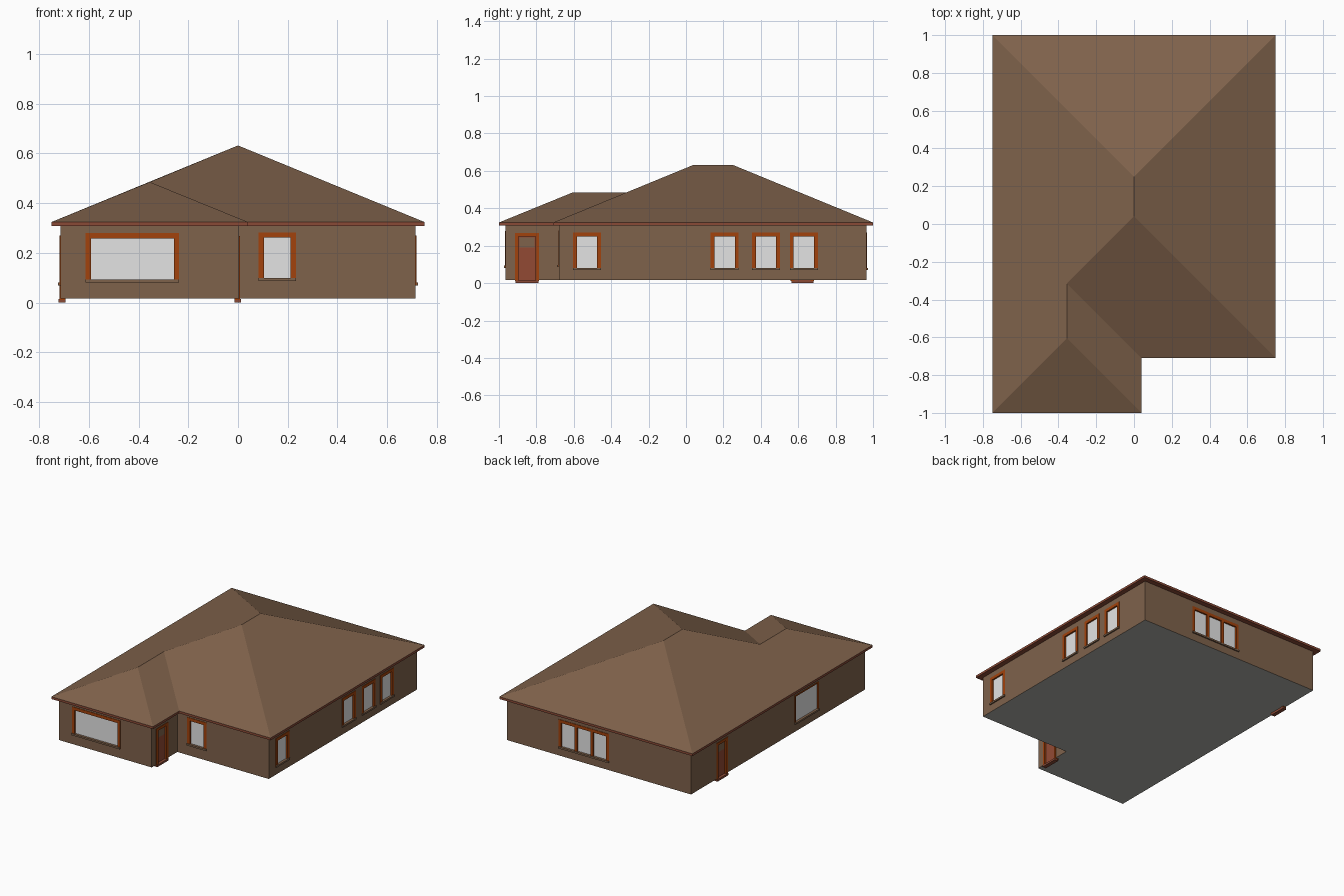
import bpy
import bmesh
from mathutils import Vector

if "Cube" in bpy.data.objects:
    bpy.data.objects.remove(bpy.data.objects["Cube"], do_unlink=True)


def material(name, r, g, b):
    m = bpy.data.materials.new(name)
    m.use_nodes = True
    col = [((c / 255 + 0.055) / 1.055) ** 2.4 for c in (r, g, b)] + [1]
    m.diffuse_color = col
    m.node_tree.nodes["Principled BSDF"].inputs["Base Color"].default_value = col
    return m


BROWN = material("earth brown", 127, 98, 75)
RED = material("fascia red brown", 138, 74, 54)
ORANGE = material("frame orange", 162, 66, 12)
GLASS = material("pale glass", 228, 228, 228)
DOOR = material("door red", 146, 74, 52)
GREY = material("slab grey", 174, 174, 167)


def make_object(name, bm, *mats):
    bmesh.ops.recalc_face_normals(bm, faces=bm.faces)
    me = bpy.data.meshes.new(name)
    bm.to_mesh(me)
    bm.free()
    for m in mats:
        me.materials.append(m)
    ob = bpy.data.objects.new(name, me)
    bpy.context.collection.objects.link(ob)
    return ob


def add_box(bm, lo, hi):
    verts = bmesh.ops.create_cube(bm, size=1)["verts"]
    for v in verts:
        v.co = Vector([(a + b) / 2 + c * abs(b - a) for a, b, c in zip(lo, hi, v.co)])


def extrude_outline(bm, outline, z0, z1):
    low = [bm.verts.new((x, y, z0)) for x, y in outline]
    high = [bm.verts.new((x, y, z1)) for x, y in outline]
    n = len(outline)
    bm.faces.new(low[::-1])
    for i in range(n):
        j = (i + 1) % n
        bm.faces.new((low[i], low[j], high[j], high[i]))
    return high


def l_shape(x, y, notch_x, notch_y):
    return [(-x, -y), (notch_x, -y), (notch_x, notch_y), (x, notch_y), (x, y), (-x, y)]


# Walls, with the floor slab as the underside
bm = bmesh.new()
bm.faces.new(extrude_outline(bm, l_shape(0.715, 0.965, 0.005, -0.68), 0.016, 0.312))
bmesh.ops.recalc_face_normals(bm, faces=bm.faces)
for f in bm.faces:
    f.material_index = 1 if f.normal.z < -0.5 else 0
walls = make_object("walls", bm, BROWN, GREY)

# Hipped roof on a thin fascia
bm = bmesh.new()
A, B, C, D, E, F = extrude_outline(bm, l_shape(0.75, 1.0, 0.04, -0.71), 0.308, 0.324)
R1, R2, W1, W2 = [bm.verts.new(p) for p in (
    (0, 0.04, 0.632), (0, 0.25, 0.632), (-0.355, -0.605, 0.485), (-0.355, -0.315, 0.485))]
for face in ((A, B, W1), (B, C, W2, W1), (C, D, R1, W2), (D, E, R2, R1),
             (E, F, R2), (F, A, W1), (F, W1, W2), (F, W2, R1), (F, R1, R2)):
    bm.faces.new(face).material_index = 1
make_object("roof", bm, RED, BROWN)


# Openings are placed by wall: axis across the wall, its position, outward sign
WALLS = {"front_wing": (1, -0.965, -1), "front_main": (1, -0.68, -1),
         "left": (0, 0.715, 1), "right": (0, -0.715, -1),
         "back": (1, 0.965, 1), "wing_side": (0, 0.005, 1)}
cutters = bmesh.new()


def wall_box(bm, wall, u0, u1, z0, z1, n0, n1):
    axis, pos, sign = WALLS[wall]
    a, b = sorted((pos + sign * n0, pos + sign * n1))
    if axis == 0:
        add_box(bm, (a, u0, z0), (b, u1, z1))
    else:
        add_box(bm, (u0, a, z0), (u1, b, z1))


def part(name, mat, wall, *size):
    bm = bmesh.new()
    wall_box(bm, wall, *size)
    return make_object(name, bm, mat)


def frame(name, wall, u0, u1, z0, z1, w, panes=1):
    bm = bmesh.new()
    step = (u1 - u0 - w) / panes
    for i in range(panes + 1):
        u = u0 + i * step
        wall_box(bm, wall, u, u + w, z0, z1, -0.02, 0.003)
    wall_box(bm, wall, u0 + w, u1 - w, z1 - w, z1, -0.02, 0.003)
    make_object(name + "_frame", bm, ORANGE)
    wall_box(cutters, wall, u0 + w / 2, u1 - w / 2, z0 + 0.004, z1 - w / 2, -0.019, 0.02)


def window(name, wall, u0, u1, z0, z1, panes=1, w=0.021):
    frame(name, wall, u0, u1, z0, z1, w, panes)
    part(name + "_glass", GLASS, wall, u0 + w / 2, u1 - w / 2, z0 + 0.005, z1 - w / 2, -0.015, -0.008)
    part(name + "_sill", BROWN, wall, u0, u1, z0 - 0.002, z0 + 0.01, -0.012, 0.009)


def door(name, wall, u0, u1):
    w, z0, z1 = 0.019, 0.01, 0.267
    frame(name, wall, u0, u1, z0, z1, w)
    part(name + "_leaf", DOOR, wall, u0 + w / 2, u1 - w / 2, z0 + 0.005, z1 - w / 2, -0.018, -0.01)
    part(name + "_panel", BROWN, wall, u0 + w + 0.005, u1 - w - 0.005, 0.19, z1 - w - 0.005, -0.011, -0.008)
    part(name + "_step", RED, wall, u0 + 0.003, u1 - 0.003, 0, 0.014, -0.02, 0.008)


window("wing_window", "front_wing", -0.613, -0.237, 0.083, 0.279)
window("front_window", "front_main", 0.083, 0.233, 0.088, 0.282)
for i, y in enumerate((-0.53, 0.207, 0.427, 0.63)):
    window(f"left_window_{i + 1}", "left", y - 0.075, y + 0.075, 0.071, 0.27)
window("right_window", "right", -0.45, -0.185, 0.071, 0.27, w=0.009)
window("back_window", "back", -0.079, 0.313, 0.071, 0.27, panes=3)
door("entry_door", "wing_side", -0.915, -0.785)
door("side_door", "right", 0.56, 0.685)

# Recess the openings into the walls
cutter = make_object("opening_cutter", cutters, BROWN)
cutter.hide_render = True
mod = walls.modifiers.new("openings", "BOOLEAN")
mod.operation = "DIFFERENCE"
mod.solver = "EXACT"
mod.object = cutter
bpy.context.view_layer.objects.active = walls
bpy.ops.object.modifier_apply(modifier=mod.name)
bpy.data.objects.remove(cutter, do_unlink=True)
